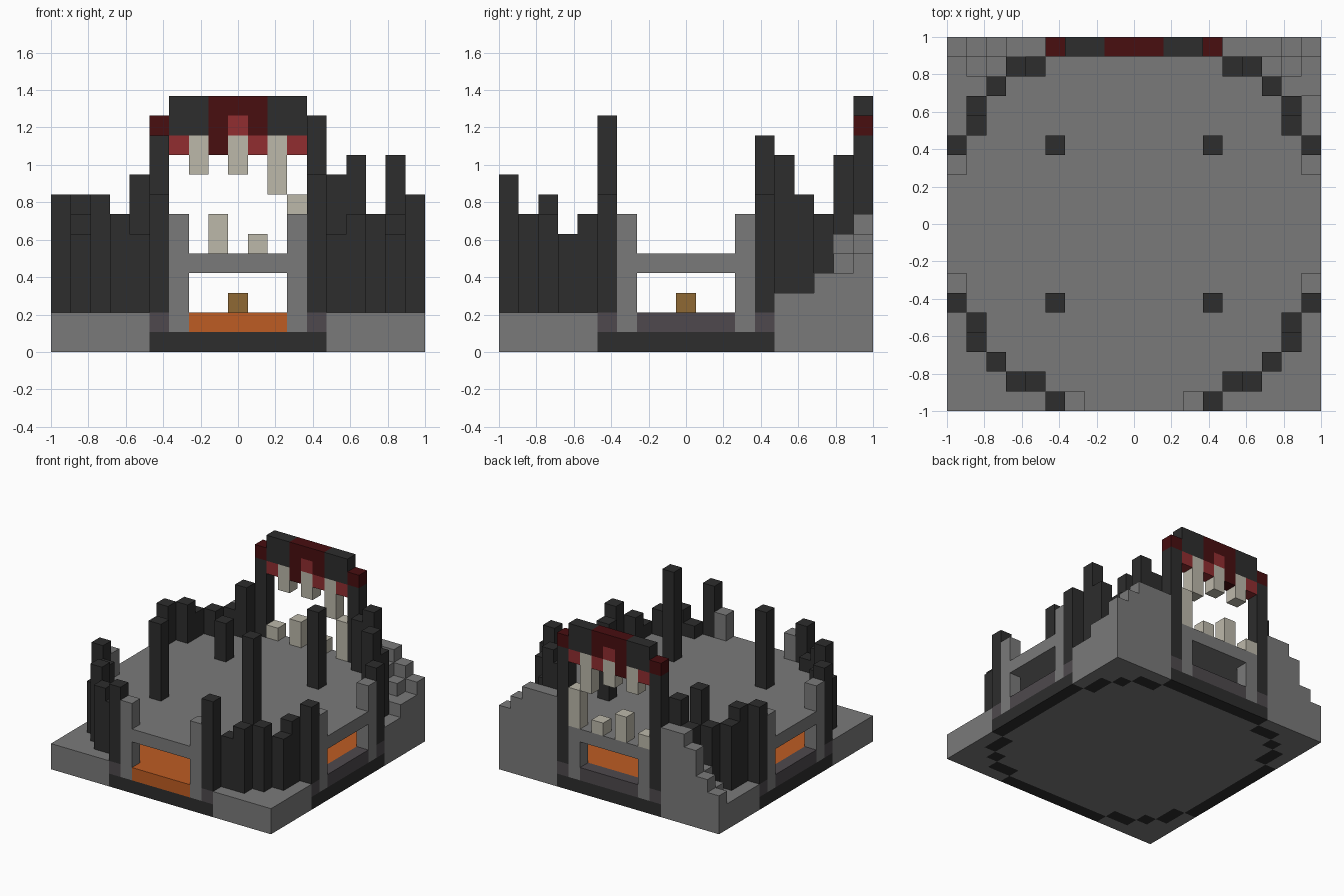
import bpy
import bmesh
from mathutils import Vector

cube = bpy.data.objects.get("Cube")
if cube:
    bpy.data.objects.remove(cube, do_unlink=True)

N = 19               # blocks per side
U = 2 / N            # block size
LAST, MID = N - 1, N // 2


def srgb(*rgb):
    return tuple((c / 255 / 12.92) if c < 10 else ((c / 255 + 0.055) / 1.055) ** 2.4 for c in rgb) + (1,)


COLORS = {
    "stone": srgb(122, 122, 122), "charcoal": srgb(45, 45, 45),
    "dusky_stone": srgb(78, 73, 77), "lava": srgb(190, 92, 35),
    "bronze": srgb(142, 105, 52), "bone": srgb(188, 184, 170),
    "dark_red": srgb(72, 14, 16), "red": srgb(145, 45, 48),
}
MATS = {}
for name, color in COLORS.items():
    mat = bpy.data.materials.new(name)
    mat.use_nodes = True
    mat.diffuse_color = color
    bsdf = mat.node_tree.nodes["Principled BSDF"]
    bsdf.inputs["Base Color"].default_value = color
    bsdf.inputs["Roughness"].default_value = 0.9
    MATS[name] = mat

blocks = {}          # cell -> (part, material)


def fill(part, mat, xs, ys, z0, z1):
    """Fill a box of blocks; xs and ys are single indices or inclusive pairs."""
    x0, x1 = xs if isinstance(xs, tuple) else (xs, xs)
    y0, y1 = ys if isinstance(ys, tuple) else (ys, ys)
    for x in range(x0, x1 + 1):
        for y in range(y0, y1 + 1):
            for z in range(z0, z1):
                blocks[x, y, z] = (part, mat)


# Base, with a pool of lava and the arena floor above it
fill("base", "stone", (0, LAST), (0, LAST), 0, 2)
INSET = [0, 0, 0, 0, 1, 2, 2, 3, 5, 6]
for y in range(N):
    i = INSET[abs(y - MID)]
    fill("lava_pool", "lava", (i, LAST - i), y, 1, 2)
    fill("arena_floor", "stone", (i, LAST - i), y, 4, 5)

# Stepped rock in the back corners
ROCK = {
    (18, 14): 3, (18, 15): 3, (18, 16): 4, (18, 17): 4, (18, 18): 5,
    (17, 16): 4, (17, 17): 5, (17, 18): 6, (16, 17): 6, (16, 18): 7,
    (15, 18): 7, (14, 18): 7, (4, 18): 7, (3, 18): 7, (2, 18): 6,
    (1, 18): 4, (0, 18): 3, (2, 17): 4, (1, 17): 3,
}
for (x, y), top in ROCK.items():
    fill("corner_rock", "stone", x, y, 2, top)

# Four gate sills: charcoal footing, dusky ledge, stone posts
for side in range(4):
    def on_edge(a, b):
        e = (0, LAST)[side % 2]
        return ((a, b), e) if side < 2 else (e, (a, b))
    fill("gate_footing", "charcoal", *on_edge(5, 13), 0, 1)
    fill("gate_ledge", "dusky_stone", *on_edge(5, 13), 1, 2)
    top = 5 if side == 1 else 7
    for p in (6, 12):
        fill("gate_post", "stone", *on_edge(p, p), 1, top)
fill("lava_pool", "lava", (7, 11), 0, 1, 2)

# Ring of broken columns: one quarter path, mirrored to each corner
PATH = [(5, 0), (4, 1), (3, 1), (2, 2), (1, 3), (1, 4), (0, 5)]
HEIGHTS = {
    (False, False): (8, 6, 7, 8, 6, 7, 8),
    (True, False): (9, 6, 7, 7, 6, 7, 8),
    (False, True): (11, 9, 7, 7, 7, 8, 8),
    (True, True): (11, 9, 10, 7, 8, 10, 8),
}
for (flip_x, flip_y), heights in HEIGHTS.items():
    for (x, y), top in zip(PATH, heights):
        x = LAST - x if flip_x else x
        y = LAST - y if flip_y else y
        fill("ring_column", "charcoal", x, y, 0, top)
        if x in (0, LAST) or y in (0, LAST):
            fill("gate_ledge", "dusky_stone", x, y, 1, 2)

# Inner pillars and the block under the floor
for x, y, top in ((5, 5, 11), (13, 5, 12), (5, 13, 8), (13, 13, 11)):
    fill("inner_pillar", "charcoal", x, y, 4, top)
fill("centre_block", "bronze", MID, MID, 2, 3)

# Back gate: lintel, crest and fangs
fill("gate_lintel", "charcoal", (6, 12), LAST, 11, 13)
fill("gate_crest", "dark_red", (8, 10), LAST, 11, 13)
fill("gate_crest", "dark_red", 8, LAST, 10, 11)
fill("gate_crest", "red", MID, LAST, 11, 12)
for x in (5, 13):
    fill("gate_crest", "dark_red", x, LAST, 11, 12)
for x in (6, 10, 12):
    fill("gate_gum", "red", x, LAST, 10, 11)
for x, bottom in ((7, 9), (9, 9), (11, 8)):
    fill("upper_fang", "bone", x, LAST, bottom, 11)
for x, top in ((6, 6), (8, 7), (10, 6), (12, 8)):
    fill("lower_fang", "bone", x, LAST, 5, top)

# Turn each part into a mesh of its exposed faces only
DIRS = [Vector(d) for d in ((1, 0, 0), (-1, 0, 0), (0, 1, 0), (0, -1, 0), (0, 0, 1), (0, 0, -1))]
for part in sorted({p for p, m in blocks.values()}):
    bm = bmesh.new()
    mesh = bpy.data.meshes.new(part)
    used = sorted({m for p, m in blocks.values() if p == part})
    for m in used:
        mesh.materials.append(MATS[m])
    for cell, (p, m) in blocks.items():
        if p != part:
            continue
        centre = Vector(cell) + Vector((0.5, 0.5, 0.5))
        for d in DIRS:
            if tuple(int(c + s) for c, s in zip(cell, d)) in blocks:
                continue
            u = Vector((d.y, d.z, d.x))
            v = d.cross(u)
            corners = [centre + (d + u * a + v * b) / 2 for a, b in ((-1, -1), (1, -1), (1, 1), (-1, 1))]
            face = bm.faces.new([bm.verts.new(((c.x - N / 2) * U, (c.y - N / 2) * U, c.z * U)) for c in corners])
            face.material_index = used.index(m)
    bmesh.ops.remove_doubles(bm, verts=bm.verts, dist=U / 100)
    bmesh.ops.dissolve_limit(bm, angle_limit=0.01, verts=bm.verts, edges=bm.edges, delimit={"MATERIAL"})
    bm.to_mesh(mesh)
    bm.free()
    bpy.context.collection.objects.link(bpy.data.objects.new(part, mesh))
